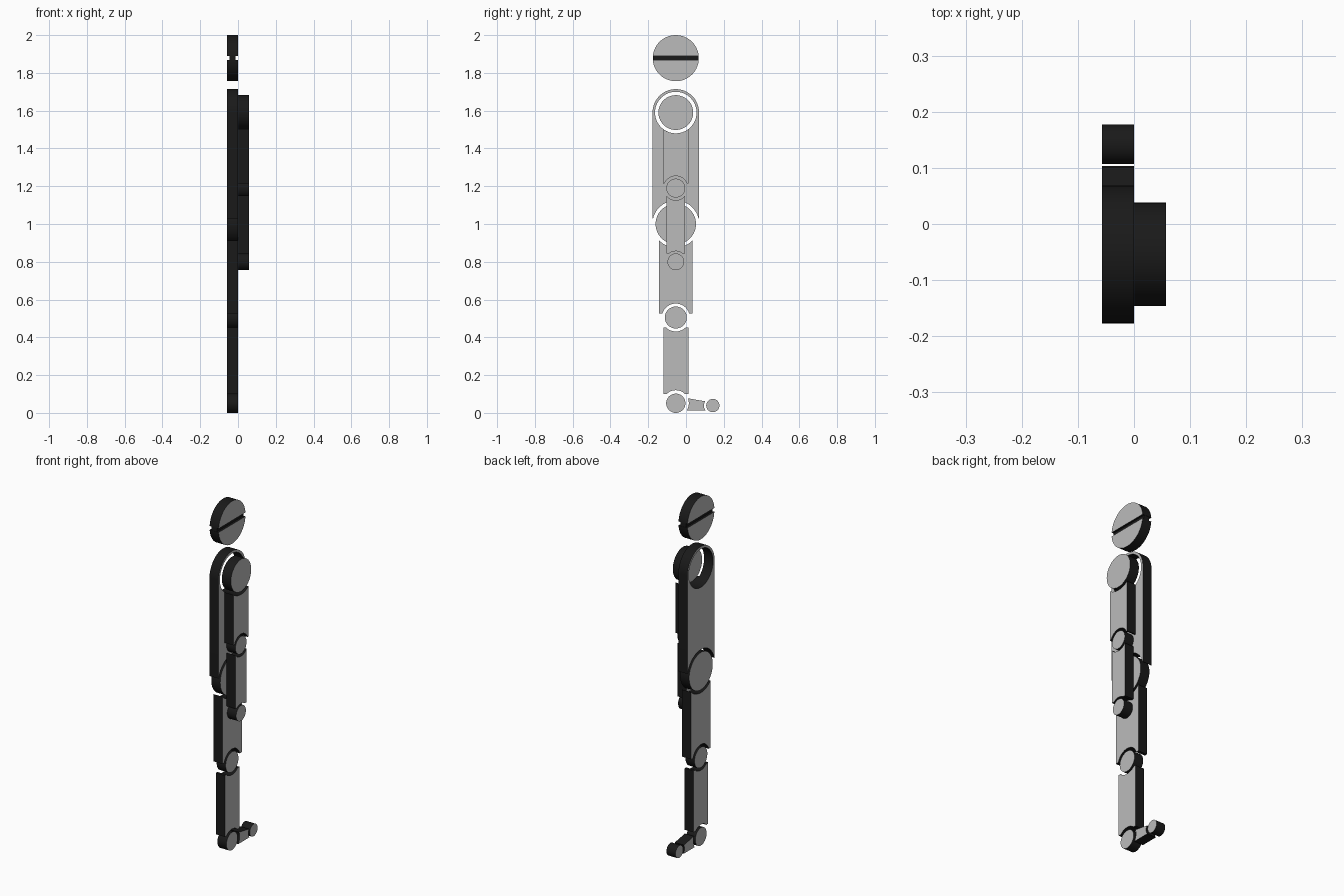
import bpy
from math import sin, cos, pi, sqrt, asin, radians

if "Cube" in bpy.data.objects:
    bpy.data.objects.remove(bpy.data.objects["Cube"])

T = 0.057          # plate thickness
Y = -0.054         # centre line of the figure

dark = bpy.data.materials.new("dark_edge")
dark.diffuse_color = (0.01, 0.01, 0.01, 1)
dark.use_nodes = True
dark.node_tree.nodes["Principled BSDF"].inputs["Base Color"].default_value = dark.diffuse_color
grey = bpy.data.materials.new("plate_grey")
grey.diffuse_color = (0.5, 0.5, 0.5, 1)
grey.use_nodes = True
grey.node_tree.nodes["Principled BSDF"].inputs["Base Color"].default_value = grey.diffuse_color


def arc(y, z, r, a0, a1, n=32):
    return [(y + r * cos(a0 + (a1 - a0) * i / n),
             z + r * sin(a0 + (a1 - a0) * i / n)) for i in range(n + 1)]


def circle(y, z, r):
    return arc(y, z, r, 0, 2 * pi, 64)[:-1]


def plate(name, loops, x0=-T, x1=0.0, all_dark=False):
    """Filled (y, z) outlines, extra loops are holes, extruded from x0 to x1."""
    cu = bpy.data.curves.new(name, 'CURVE')
    cu.dimensions = '2D'
    cu.fill_mode = 'BOTH'
    cu.extrude = (x1 - x0) / 2
    for pts in loops:
        s = cu.splines.new('POLY')
        s.points.add(len(pts) - 1)
        for p, (y, z) in zip(s.points, pts):
            p.co = (y, z, 0, 1)
        s.use_cyclic_u = True
    ob = bpy.data.objects.new(name, cu)
    bpy.context.collection.objects.link(ob)
    ob.location.x = (x0 + x1) / 2
    ob.rotation_euler = (pi / 2, 0, pi / 2)
    bpy.ops.object.select_all(action='DESELECT')
    ob.select_set(True)
    bpy.context.view_layer.objects.active = ob
    bpy.ops.object.convert(target='MESH')
    ob = bpy.context.object
    me = ob.data
    me.materials.clear()
    me.materials.append(grey)
    me.materials.append(dark)
    for f in me.polygons:
        f.material_index = 1 if all_dark or abs(f.normal.z) < 0.5 else 0
    bpy.ops.object.shade_smooth_by_angle(angle=radians(30))
    return ob


def socket(hw, zc, cz, r, upper):
    """Concave end of a limb around a joint; listed left-to-right."""
    half = min(hw, sqrt(r * r - (zc - cz) ** 2))
    pts = [] if half > hw - 1e-4 else [(Y - hw, zc)]
    a = asin(half / r)
    s = -1 if upper else 1
    pts += [(Y + r * sin(t), cz + s * r * cos(t))
            for t in [-a + 2 * a * i / 24 for i in range(25)]]
    if half <= hw - 1e-4:
        pts.append((Y + hw, zc))
    return pts


def limb(name, hw, top, bottom, x0=-T):
    outline = socket(hw, *top, True) + socket(hw, *bottom, False)[::-1]
    plate(name, [outline], x0, x0 + T)


# Head halves with thin visor between them
HZ, HR, gap = 1.878, 0.122, 0.011
a = asin(gap / HR)
plate("head_top", [arc(Y, HZ, HR, a, pi - a, 48)])
plate("head_bottom", [arc(Y, HZ, HR, pi + a, 2 * pi - a, 48)])
plate("visor", [[(Y - .12, HZ - gap), (Y + .12, HZ - gap),
                 (Y + .12, HZ + gap), (Y - .12, HZ + gap)]],
      -0.045, -0.012, True)

# Torso: round top, shoulder hole, hip socket
hip_cut = socket(0.123, 1.03, 1.0, 0.124, False)
plate("torso", [arc(Y, 1.591, 0.123, 0, pi, 48) + hip_cut,
                circle(Y, 1.59, 0.11)])

# Joints
for name, z, r, x0 in [("hip_joint", 1.0, 0.107, -T), ("knee_joint", 0.505, 0.058, -T),
                       ("ankle_joint", 0.051, 0.051, -T), ("shoulder_joint", 1.59, 0.092, 0),
                       ("elbow_joint", 1.19, 0.050, 0), ("hand", 0.80, 0.044, 0)]:
    plate(name, [circle(Y, z, r)], x0, x0 + T)

# Leg and arm segments: (corner z, joint z, socket radius)
limb("thigh", 0.088, (0.912, 1.0, 0.124), (0.527, 0.505, 0.074))
limb("shin", 0.066, (0.452, 0.505, 0.074), (0.10, 0.051, 0.069))
limb("upper_arm", 0.067, (1.503, 1.59, 0.11), (1.214, 1.19, 0.064), 0)
limb("forearm", 0.050, (1.150, 1.19, 0.064), (0.844, 0.80, 0.056), 0)

# Foot and toe
heel = arc(Y, 0.051, 0.069, -0.60, 0.39, 12)
tip = arc(0.14, 0.039, 0.045, pi + 0.63, pi - 0.52, 12)
plate("foot", [heel + tip[::-1]])
plate("toe", [circle(0.142, 0.039, 0.035)])
